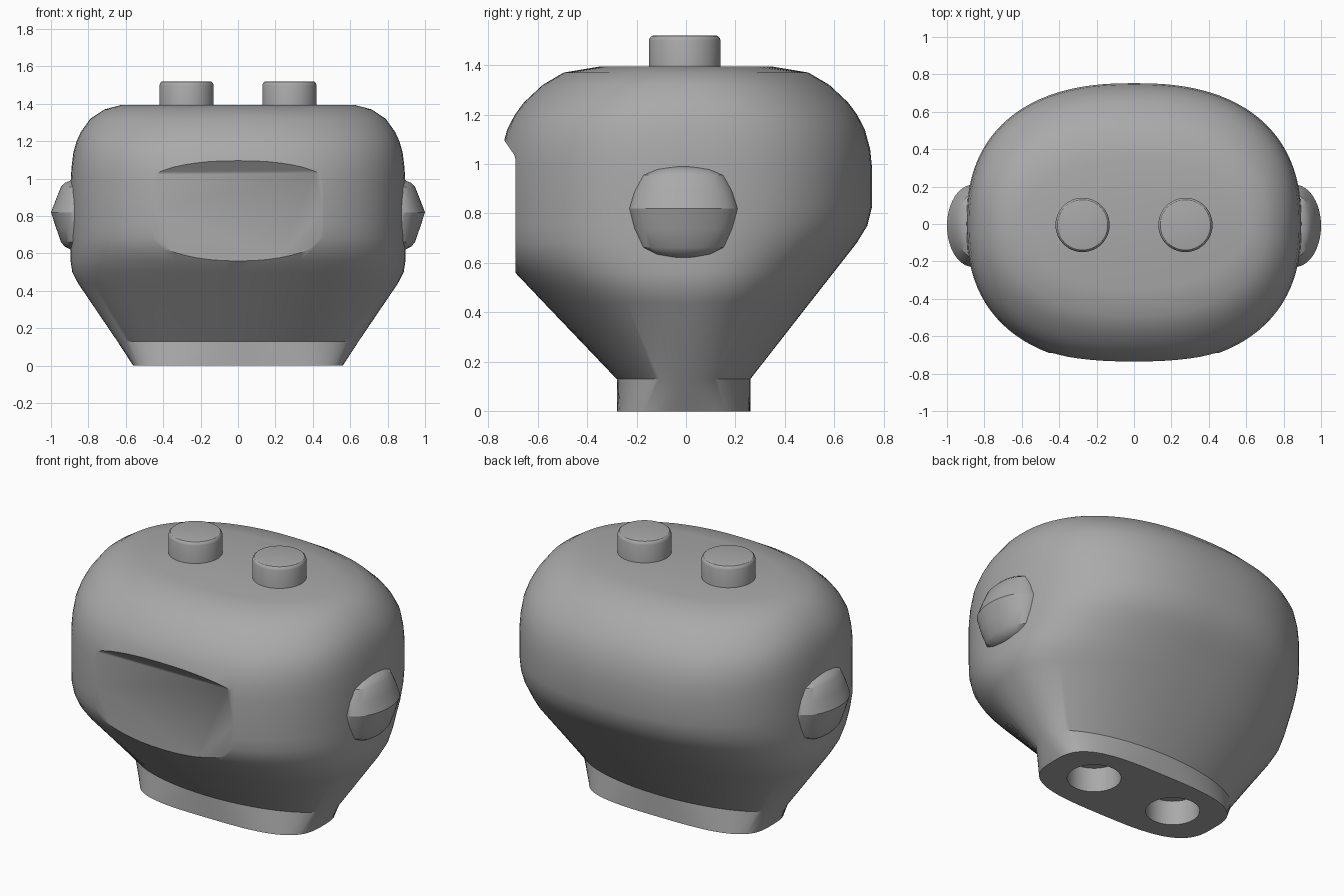
import bpy
import bmesh
import math

cube = bpy.data.objects.get("Cube")
if cube:
    bpy.data.objects.remove(cube, do_unlink=True)

grey = bpy.data.materials.new("plain_grey")
grey.use_nodes = True
GREY = (0.4, 0.4, 0.4, 1)
grey.diffuse_color = GREY
grey.node_tree.nodes["Principled BSDF"].inputs["Base Color"].default_value = GREY


def skin(name, loops):
    """Bridge a stack of point loops and cap both ends."""
    bm = bmesh.new()
    rows = [[bm.verts.new(p) for p in loop] for loop in loops]
    count = len(rows[0])
    for low, high in zip(rows, rows[1:]):
        for i in range(count):
            j = (i + 1) % count
            bm.faces.new((low[i], low[j], high[j], high[i]))
    bm.faces.new(rows[0][::-1])
    bm.faces.new(rows[-1])
    bmesh.ops.recalc_face_normals(bm, faces=bm.faces[:])
    mesh = bpy.data.meshes.new(name)
    bm.to_mesh(mesh)
    bm.free()
    mesh.materials.append(grey)
    obj = bpy.data.objects.new(name, mesh)
    bpy.context.collection.objects.link(obj)
    return obj


def oval(z, half_x, front, back, power=2, cx=0, cy=0, steps=96):
    """Superellipse loop with its own front and back depth."""
    loop = []
    for k in range(steps):
        t = math.tau * k / steps
        c, s = math.cos(t), math.sin(t)
        x = math.copysign(abs(c) ** (2 / power), c) * half_x
        y = math.copysign(abs(s) ** (2 / power), s) * (back if s > 0 else front)
        loop.append((cx + x, cy + y, z))
    return loop


def activate(obj):
    bpy.ops.object.select_all(action="DESELECT")
    obj.select_set(True)
    bpy.context.view_layer.objects.active = obj


def smooth(obj):
    activate(obj)
    bpy.ops.object.shade_smooth_by_angle(angle=math.radians(30))


def carve(obj, cutter):
    cutter.hide_render = True
    activate(obj)
    mod = obj.modifiers.new("carve", "BOOLEAN")
    mod.operation = "DIFFERENCE"
    mod.solver = "EXACT"
    mod.object = cutter
    bpy.ops.object.modifier_apply(modifier=mod.name)
    bpy.data.objects.remove(cutter, do_unlink=True)


# Head: height, half width, front depth, back depth, roundness
sections = [
    (0, .56, .28, .26, 3.2),
    (.13, .645, .28, .26, 2),
    (.44, .855, .576, .502, 2.2),
    (.5, .886, .633, .549, 2.25),
    (.56, .895, .69, .596, 2.3),
    (.62, .895, .733, .643, 2.35),
    (.68, .895, .75, .69, 2.4),
    (.75, .895, .755, .733, 2.4),
    (.83, .895, .755, .753, 2.4),
    (.98, .895, .755, .753, 2.4),
    (1.06, .89, .745, .745, 2.4),
    (1.14, .88, .723, .723, 2.4),
    (1.2, .863, .692, .692, 2.35),
    (1.25, .84, .655, .655, 2.3),
    (1.32, .79, .58, .58, 2.25),
    (1.37, .715, .495, .495, 2.2),
    (1.395, .62, .345, .345, 2.1),
]
head = skin("head", [oval(*s) for s in sections])

# Flat face recess with a sloping brow
def face_outline(y, grow):
    right = [(.49 + grow, .3), (.49 + grow, .985 + grow),
             (.465 + grow, 1.012 + grow), (.41 + grow, 1.03 + grow)]
    points = right + [(-x, z) for x, z in reversed(right)]
    return [(x, y, z) for x, z in points]


carve(head, skin("face_cutter", [face_outline(-.69, 0), face_outline(-.95, .38)]))

# Sockets underneath
PEG_X, PEG_R = .275, .145
for side in (-1, 1):
    socket = skin("socket_cutter", [
        oval(z, PEG_R, PEG_R, PEG_R, cx=side * PEG_X, cy=-.005, steps=48)
        for z in (-.1, .145)])
    carve(head, socket)
smooth(head)

for side, label in ((1, "left"), (-1, "right")):
    # Top pegs with a softened rim
    rim = [(1.36, 0), (1.5, 0), (1.511, .004), (1.518, .011), (1.52, .02)]
    peg = skin(label + "_peg", [
        oval(z, PEG_R - d, PEG_R - d, PEG_R - d, cx=side * PEG_X, cy=-.005, steps=48)
        for z, d in rim])
    smooth(peg)

    # Ears: ridged in the middle, narrowing up and down
    half = [(0, .14, .22), (.07, .113, .2), (.135, .087, .168),
            (.158, .065, .12), (.17, .035, .06)]
    stack = [(-h * 1.17, a, b) for h, a, b in reversed(half)] + half[1:]
    ear = skin(label + "_ear", [
        oval(.82 + h, a, b, b, cx=side * .86, cy=-.01, steps=48)
        for h, a, b in stack])
    smooth(ear)
